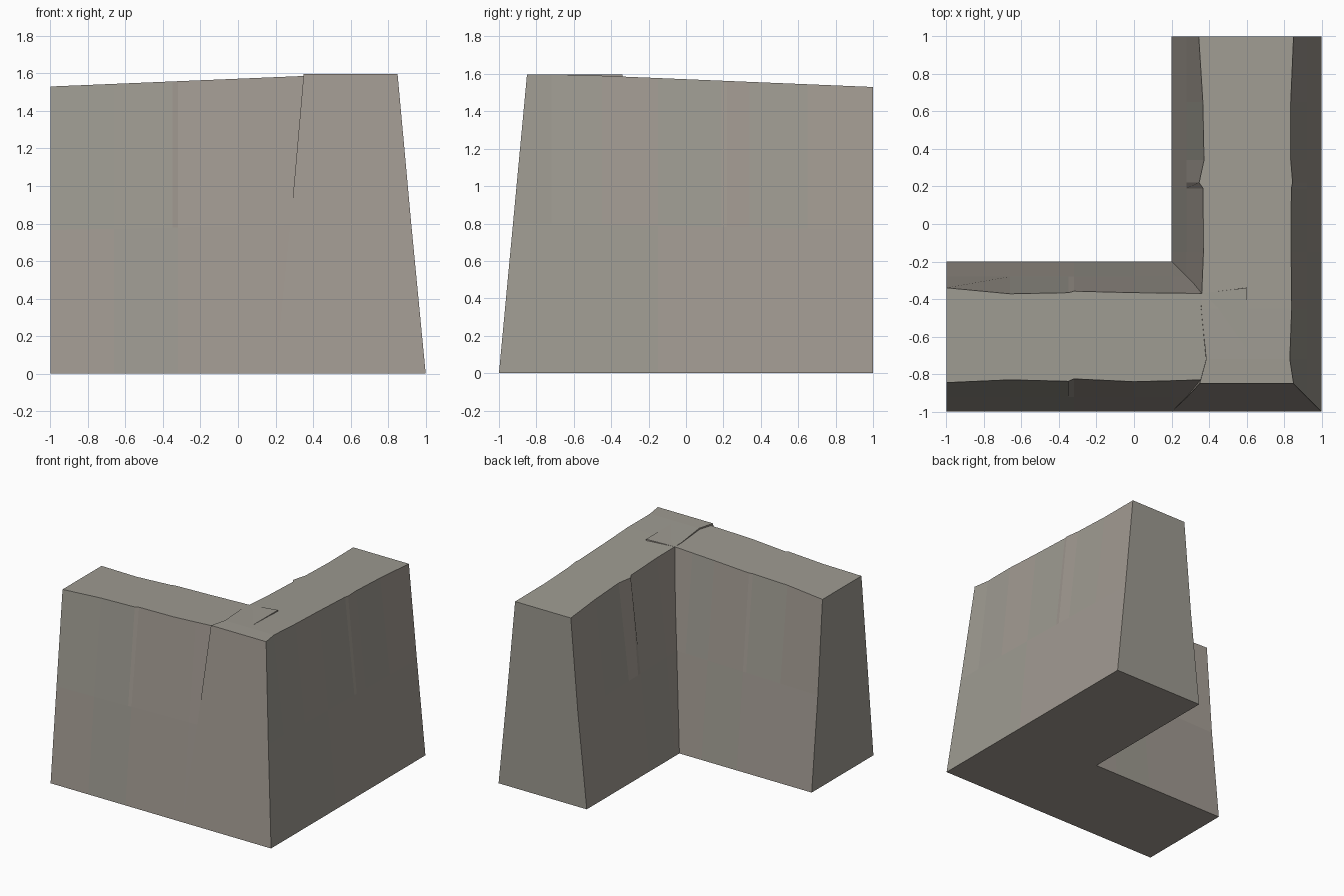
import bpy
import bmesh

cube = bpy.data.objects.get("Cube")
if cube:
    bpy.data.objects.remove(cube, do_unlink=True)


def make_material(name, colour):
    mat = bpy.data.materials.new(name)
    mat.use_nodes = True
    mat.diffuse_color = colour
    bsdf = mat.node_tree.nodes["Principled BSDF"]
    bsdf.inputs["Base Color"].default_value = colour
    bsdf.inputs["Roughness"].default_value = 0.9
    return mat


WARM, OLIVE = 0, 1
materials = [make_material("warm grey stone", (0.36, 0.325, 0.287, 1)),
             make_material("olive grey stone", (0.342, 0.327, 0.285, 1))]

SLOPE = 0.0415      # rise of the wall top towards the corner
END_HEIGHT = 1.53
MAX_HEIGHT = 1.598


def wall(name, stations, place, olive_panels):
    """Loft tapered sections: (distance at foot, at top, outer top, inner top, outer foot).

    Distance runs from the free end at 0; across runs from outer (-1) to inner (-0.2).
    olive_panels holds (segment, side) pairs, sides counted round the section.
    """
    bm = bmesh.new()
    rings = []
    for foot, top, outer, inner, base in stations:
        height = min(END_HEIGHT + SLOPE * top, MAX_HEIGHT)
        mid = (foot + top) / 2
        section = [(foot, base, 0), (mid, base + 0.077, height / 2),
                   (top, outer, height), (top, inner, height),
                   (mid, -0.28, height / 2), (foot, -0.2, 0)]
        rings.append([bm.verts.new(place(*p)) for p in section])

    # Side, top and bottom panels
    count = len(rings[0])
    for seg, (a, b) in enumerate(zip(rings, rings[1:])):
        for side in range(count):
            nxt = (side + 1) % count
            face = bm.faces.new((a[side], a[nxt], b[nxt], b[side]))
            olive = side == 2 or (seg, side) in olive_panels
            face.material_index = OLIVE if olive else WARM

    # End faces
    bm.faces.new(rings[0]).material_index = OLIVE
    bm.faces.new(rings[-1]).material_index = WARM

    bmesh.ops.recalc_face_normals(bm, faces=bm.faces)
    mesh = bpy.data.meshes.new(name)
    bm.to_mesh(mesh)
    bm.free()
    for mat in materials:
        mesh.materials.append(mat)
    obj = bpy.data.objects.new(name, mesh)
    bpy.context.collection.objects.link(obj)
    return obj


# Front wall, tucked into the side wall at the corner
wall("front_wall", [
    (0, 0, -0.845, -0.34, -1),
    (0.34, 0.34, -0.83, -0.372, -1),
    (0.65, 0.65, -0.838, -0.366, -1),
    (0.68, 0.68, -0.825, -0.358, -1),
    (1, 1, -0.84, -0.366, -1),
    (1.2, 1.2, -0.835, -0.368, -1),
    (1.36, 1.36, -0.83, -0.37, -0.995),
    (1.6, 1.6, -0.82, -0.34, -0.99),
], lambda s, t, z: (s - 1, t, z),
    {(0, 1), (1, 1), (1, 0), (2, 0), (1, 3), (3, 4), (4, 3)})

# Side wall, running through the corner with a sloped front end
wall("side_wall", [
    (0, 0, -0.85, -0.345, -1),
    (0.35, 0.35, -0.835, -0.367, -1),
    (0.66, 0.66, -0.835, -0.373, -1),
    (0.78, 0.78, -0.845, -0.347, -1),
    (0.81, 0.81, -0.838, -0.368, -1),
    (1.15, 1.15, -0.837, -0.37, -1),
    (1.45, 1.45, -0.84, -0.358, -1),
    (1.72, 1.72, -0.83, -0.385, -1),
    (2, 1.85, -0.85, -0.35, -1),
], lambda s, t, z: (-t, 1 - s, z),
    {(1, 1), (4, 1), (5, 0), (6, 0), (6, 1), (7, 0), (7, 1), (1, 3), (4, 4)})
